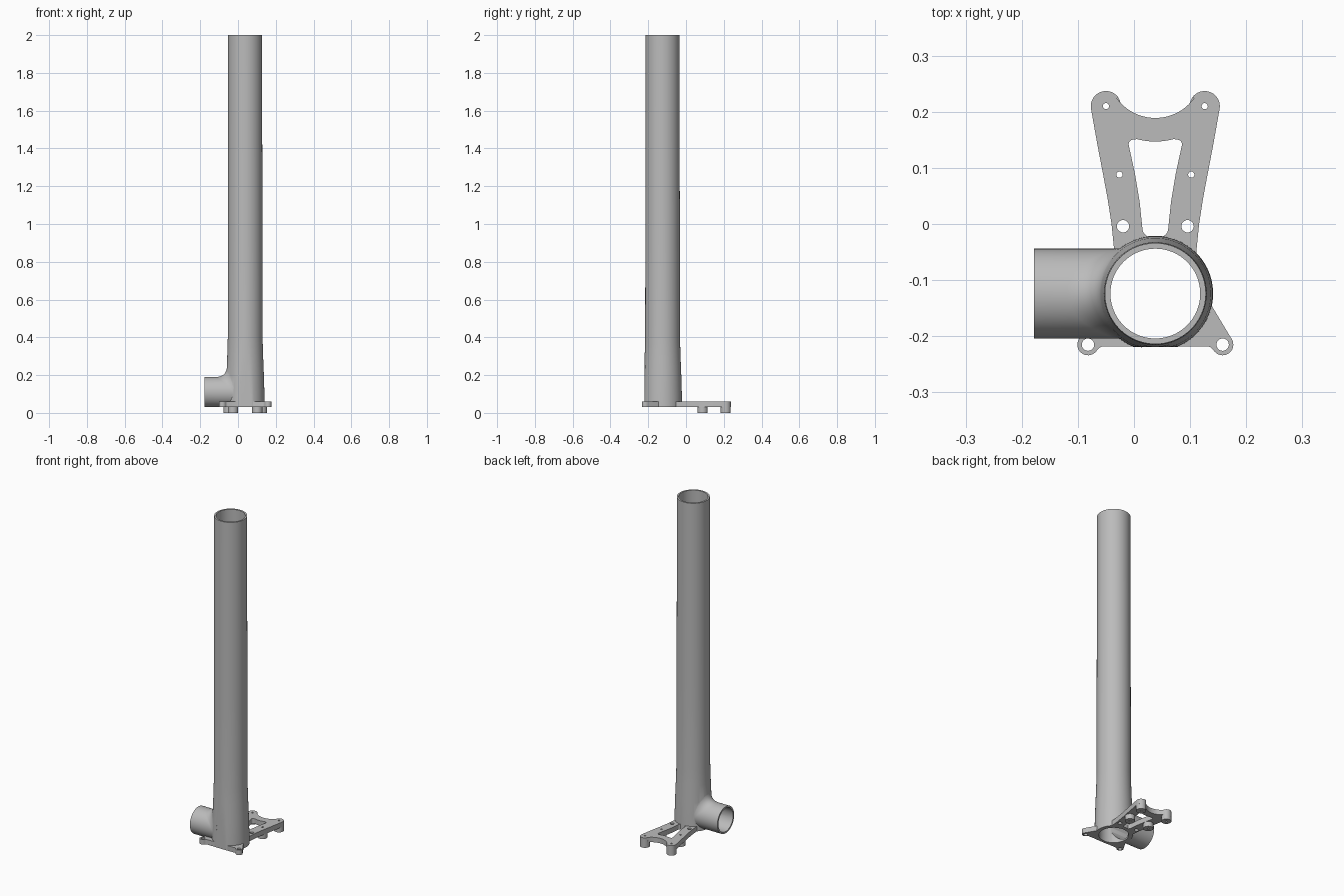
import bpy, bmesh
from math import sin, cos, pi, radians, sqrt
from mathutils import Vector

cube = bpy.data.objects.get("Cube")
if cube:
    bpy.data.objects.remove(cube)

CX, CY = 0.038, -0.124        # tower axis
PIPE_Z, PIPE_R = 0.11, 0.08   # side pipe axis height and radius
BASE, PLATE_TOP, TOP = 0.03, 0.06, 2.0
SEG = 96

grey = bpy.data.materials.new("light grey plastic")
grey.use_nodes = True
grey.diffuse_color = (0.5, 0.5, 0.5, 1)
grey.node_tree.nodes["Principled BSDF"].inputs["Base Color"].default_value = (0.5, 0.5, 0.5, 1)


def loft(name, rings):
    """Closed solid skinned through rings of equal point count."""
    bm = bmesh.new()
    loops = [[bm.verts.new(p) for p in ring] for ring in rings]
    for a, b in zip(loops, loops[1:]):
        for i in range(len(a)):
            j = (i + 1) % len(a)
            bm.faces.new((a[i], a[j], b[j], b[i]))
    bm.faces.new(loops[0])
    bm.faces.new(loops[-1])
    bmesh.ops.recalc_face_normals(bm, faces=bm.faces)
    mesh = bpy.data.meshes.new(name)
    bm.to_mesh(mesh)
    bm.free()
    mesh.materials.append(grey)
    obj = bpy.data.objects.new(name, mesh)
    bpy.context.collection.objects.link(obj)
    return obj


def prism(name, outline, z0, z1):
    return loft(name, [[(CX + x, y, z) for x, y in outline] for z in (z0, z1)])


def arc(x, y, r, start, end, n=16):
    """Points on an arc, angles in degrees."""
    angles = [radians(start + (end - start) * i / n) for i in range(n + 1)]
    return [(x + r * cos(a), y + r * sin(a)) for a in angles]


def disc(x, y, r, z0, z1, name, n=32):
    return prism(name, arc(x, y, r, 0, 360, n)[:-1], z0, z1)


def mirrored(half):
    """Complete a right-hand outline; its end points lie on the centre line."""
    return half + [(-x, y) for x, y in reversed(half[1:-1])]


def combine(target, tool, operation):
    tool.hide_render = True
    mod = target.modifiers.new("cut", 'BOOLEAN')
    mod.operation, mod.solver, mod.object = operation, 'EXACT', tool
    bpy.context.view_layer.update()
    graph = bpy.context.evaluated_depsgraph_get()
    result = bpy.data.meshes.new_from_object(target.evaluated_get(graph))
    target.modifiers.clear()
    target.data = result
    bpy.data.objects.remove(tool)


def side_bore():
    ring = [(0.07 * sin(2 * pi * i / SEG), 0.07 * cos(2 * pi * i / SEG)) for i in range(SEG)]
    return loft("side_bore", [[(x, CY + y, PIPE_Z + z) for y, z in ring] for x in (-0.3, CX)])


# Tapered tower, flattened along the front near its foot
profile = [(0.103, BASE), (0.102, 0.1), (0.099, 0.2), (0.095, 0.3),
           (0.092, 0.4), (0.0915, 0.9), (0.09, 1.6), (0.09, TOP)]
tower = loft("tower_tube", [
    [(CX + r * cos(2 * pi * i / SEG), max(CY + r * sin(2 * pi * i / SEG), -0.219), z)
     for i in range(SEG)] for r, z in profile])

# Side pipe with a blend that grows toward its upper side
def pipe_ring(station):
    ring = []
    for i in range(SEG):
        t = 2 * pi * i / SEG
        blend = 0.012 + 0.05 * max(0, cos(t)) ** 1.5
        def contact(r):
            return CX - sqrt(max(0.1 ** 2 - (r * sin(t)) ** 2, 0)) + 0.004
        if station < 0:
            x, r = -0.178, PIPE_R
        elif station > 1:
            x, r = CX - 0.01, 0.05
        else:
            s = station
            x0, x1, x2 = contact(PIPE_R) - blend, contact(PIPE_R), contact(PIPE_R + blend)
            x = (1 - s) ** 2 * x0 + 2 * s * (1 - s) * x1 + s * s * x2
            r = PIPE_R + blend * s * s
        ring.append((x, CY + r * sin(t), max(PIPE_Z + r * cos(t), BASE)))
    return ring

pipe = loft("side_pipe", [pipe_ring(s) for s in [-1] + [i / 10 for i in range(11)] + [2]])
combine(tower, pipe, 'UNION')
combine(tower, disc(0, CY, 0.08, -0.1, TOP + 0.1, "tower_bore", SEG), 'DIFFERENCE')
combine(tower, side_bore(), 'DIFFERENCE')

# Mounting plate outline: scalloped back edge, rear ears, waist, front ears
outline = arc(0, 0.274, 0.085, -90, -36)
outline += arc(0.088, 0.21, 0.027, 144, -10)
outline += [(0.103, 0.14), (0.093, 0.088), (0.085, 0.045), (0.078, 0), (0.0735, -0.045),
            (0.073, -0.07), (0.093, -0.13), (0.1, -0.145)]
outline += arc(0.12, -0.215, 0.019, 30, -150)
outline += [(0.099, -0.22), (0.094, -0.218), (0, -0.218)]
plate = prism("mounting_plate", mirrored(outline), BASE, PLATE_TOP)

# Round feet under the rear arms
for side in (-1, 1):
    for x, y, r in ((0.088, 0.21, 0.0268), (0.064, 0.088, 0.027)):
        combine(plate, disc(side * x, y, r, 0, BASE + 0.01, "foot"), 'UNION')

# Tapered window between the arms
window = arc(0, 0.274, 0.127, -90, -75, 6)
window += arc(0.039, 0.142, 0.0085, 70, -10, 8)
window += [(0.036, 0.088), (0.028, 0.04)]
window += arc(0.008, -0.008, 0.015, 0, -90, 8) + [(0, -0.023)]
combine(plate, prism("window", mirrored(window), -0.1, 0.1), 'DIFFERENCE')

# Screw holes and clearance for both bores
for side in (-1, 1):
    for x, y, r in ((0.088, 0.21, 0.0055), (0.064, 0.088, 0.0055),
                    (0.0575, -0.004, 0.011), (0.12, -0.215, 0.011)):
        combine(plate, disc(side * x, y, r, -0.1, 0.2, "hole"), 'DIFFERENCE')
combine(plate, disc(0, CY, 0.085, -0.1, 0.2, "bore_clearance", SEG), 'DIFFERENCE')
combine(plate, side_bore(), 'DIFFERENCE')

# Smooth shading with sharp edges kept
for obj in (tower, plate):
    bpy.ops.object.select_all(action='DESELECT')
    obj.select_set(True)
    bpy.context.view_layer.objects.active = obj
    bpy.ops.object.shade_smooth_by_angle(angle=radians(30))
